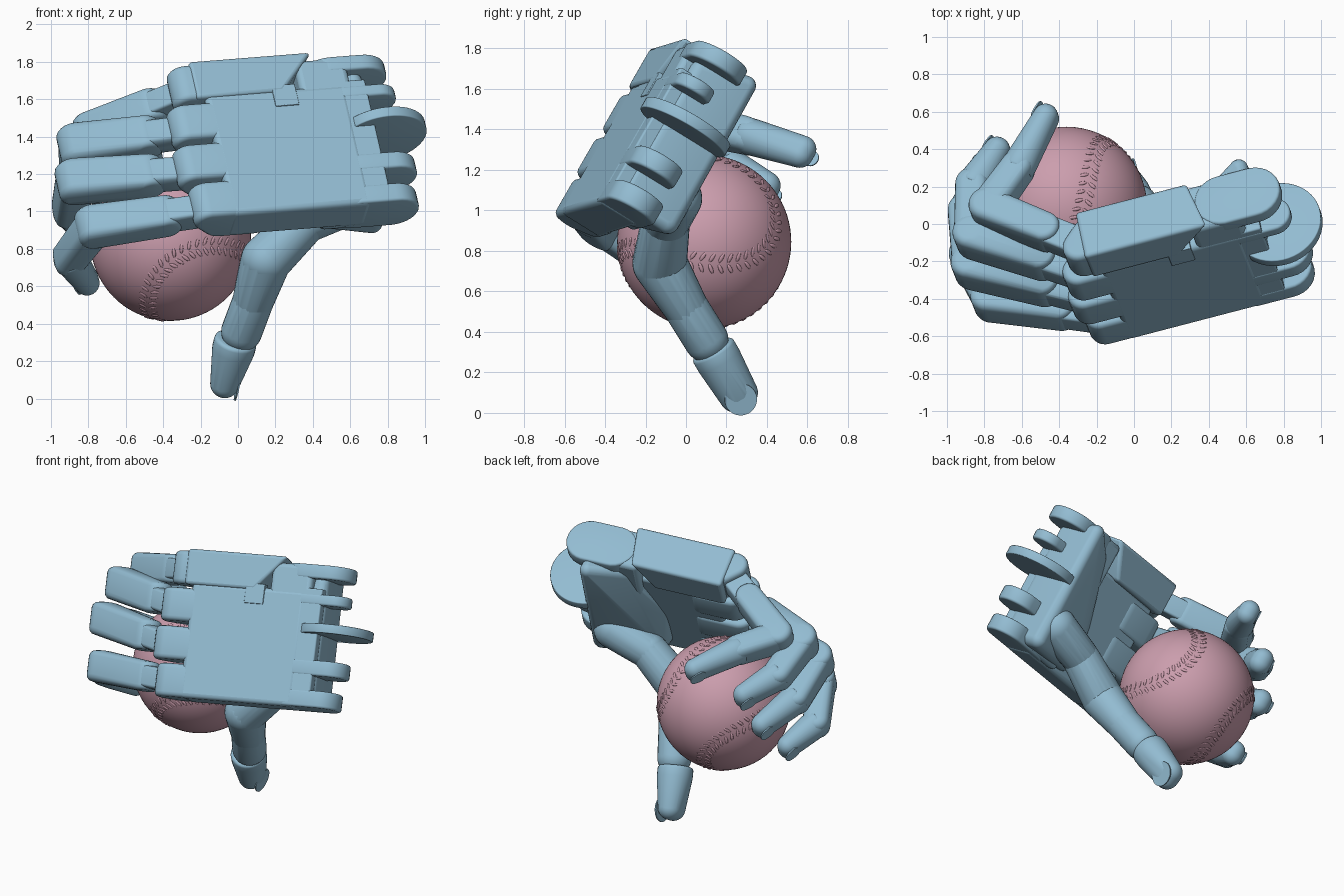
import bpy, bmesh
from math import sin, cos, pi, radians
from mathutils import Vector as V, Matrix

cube = bpy.data.objects.get("Cube")
if cube:
    bpy.data.objects.remove(cube)


def material(name, rgb):
    m = bpy.data.materials.new(name)
    m.use_nodes = True
    m.diffuse_color = (*rgb, 1)
    bsdf = next(n for n in m.node_tree.nodes if n.type == 'BSDF_PRINCIPLED')
    bsdf.inputs["Base Color"].default_value = (*rgb, 1)
    return m


BLUE = material("light steel blue", (0.29, 0.50, 0.64))
PINK = material("dusty pink", (0.60, 0.34, 0.42))

# Hand frame: A runs to the wrist, B across to the index side, C out of the back
A = V((0.965, 0.251, 0.077)).normalized()
B = V((-0.19, 0.49, 0.85))
B = (B - A * B.dot(A)).normalized()
C = A.cross(B)
ORIGIN = V((-0.20, -0.655, 1.0))


def hand(a, b, c):
    return ORIGIN + A * a + B * b + C * c


def finish(name, bm, mat, bevel=0, angle=40):
    bmesh.ops.recalc_face_normals(bm, faces=bm.faces)
    mesh = bpy.data.meshes.new(name)
    bm.to_mesh(mesh)
    bm.free()
    ob = bpy.data.objects.new(name, mesh)
    bpy.context.collection.objects.link(ob)
    mesh.materials.append(mat)
    bpy.ops.object.select_all(action='DESELECT')
    ob.select_set(True)
    bpy.context.view_layer.objects.active = ob
    bpy.ops.object.shade_smooth_by_angle(angle=radians(angle))
    if bevel:
        mod = ob.modifiers.new("rounded edges", 'BEVEL')
        mod.width, mod.segments = bevel, 3
        mod.limit_method, mod.angle_limit = 'ANGLE', radians(40)
    return ob


def hull(name, points, bevel=0.0, angle=40):
    """Convex solid around a cloud of points."""
    bm = bmesh.new()
    for p in points:
        bm.verts.new(p)
    res = bmesh.ops.convex_hull(bm, input=bm.verts)
    junk = {g for g in res["geom_interior"] + res["geom_unused"]
            if isinstance(g, bmesh.types.BMVert)}
    bmesh.ops.delete(bm, geom=list(junk), context='VERTS')
    bmesh.ops.dissolve_limit(bm, angle_limit=0.02, verts=bm.verts, edges=bm.edges)
    return finish(name, bm, BLUE, bevel, angle)


def disc(centre, axis, r, half, fillet=0.0, n=28):
    """Disc points, with a rounded rim when a fillet is given."""
    axis = axis.normalized()
    p = axis.orthogonal().normalized()
    q = axis.cross(p)
    steps = [pi / 2 * i / 3 for i in range(4)] if fillet else [0]
    rings = [(half - fillet * (1 - sin(t)), r - fillet * (1 - cos(t))) for t in steps]
    return [centre + axis * k * h + (p * cos(2 * pi * i / n) + q * sin(2 * pi * i / n)) * rr
            for h, rr in rings for k in (-1, 1) for i in range(n)]


def ball_points(centre, r, n=16):
    return [centre + V((sin(t) * cos(f), sin(t) * sin(f), cos(t))) * r
            for t in [pi * i / n for i in range(n + 1)]
            for f in [2 * pi * j / (2 * n) for j in range(2 * n)]]


def slab(a, b, c):
    return [hand(x, y, z) for x in a for y in b for z in c]


# Palm and wrist body
hull("palm", slab((0.17, 0.95), (-0.03, 0.72), (-0.24, 0)), 0.03)
hull("wrist_body", slab((0.70, 0.98), (-0.02, 0.89), (-0.28, -0.003)), 0.03)
hull("wrist_core", slab((0.8, 1.06), (0.05, 0.74), (-0.3, -0.003)), 0.01)
hull("index_metacarpal",
     slab((0.12,), (0.70, 0.93), (-0.28, 0.008)) + slab((0.60,), (0.70,), (-0.28, 0.008))
     + slab((0.74,), (0.93,), (-0.28,)) + slab((0.80,), (0.93,), (0.008,)), 0.02)
hull("index_key", slab((0.54, 0.67), (0.61, 0.74), (-0.05, 0.006)), 0.004)

# Wrist lugs: position across, half width, reach, radius
for name, b, half, reach, r in (("upper", 0.85, 0.045, 1.22, 0.15),
                                ("second", 0.67, 0.035, 1.23, 0.10),
                                ("fourth", 0.23, 0.05, 1.26, 0.13),
                                ("lower", 0.03, 0.055, 1.23, 0.135)):
    hull(name + "_wrist_lug", disc(hand(reach - r, b, -r), B, r, half, 0.015)
         + disc(hand(0.9, b, -r), B, r, half, 0.015))
hull("wrist_disc", disc(hand(1.13, 0.48, -0.16), B, 0.24, 0.03, 0.006, 48))

# Heel of the hand: deep at the wrist, sloping into the palm and thumb
heel = []
for a, b, c, r in ((1.02, 0.84, -0.34, 0.05), (1.02, 0.05, -0.34, 0.06),
                   (1.02, 0.78, -0.10, 0.05), (1.02, 0.05, -0.10, 0.05),
                   (0.82, 0.74, -0.24, 0.06), (0.66, 0.10, -0.24, 0.09),
                   (0.62, 0.35, -0.20, 0.05)):
    heel += ball_points(hand(a, b, c), r, 10)
hull("palm_heel", heel, angle=50)

# Fingers: MCP in the hand frame, then PIP, DIP and tip, and a size factor
FINGERS = {
    "index": ((0.09, 0.81, -0.15), (-0.78, 0.08, 1.42), (-0.62, 0.30, 1.37), (-0.47, 0.57, 1.29), 0.95),
    "middle": ((0.04, 0.57, -0.13), (-0.86, -0.07, 1.35), (-0.86, 0.20, 1.22), (-0.73, 0.39, 1.11), 1),
    "ring": ((0.02, 0.32, -0.13), (-0.87, -0.23, 1.16), (-0.90, 0.06, 1.01), (-0.80, 0.29, 0.88), 1),
    "pinky": ((0.06, 0.08, -0.13), (-0.77, -0.41, 0.92), (-0.90, -0.17, 0.75), (-0.81, 0.02, 0.63), 0.95),
}
for name, (mcp, pip, dip, tip, k) in FINGERS.items():
    # Knuckle prong on the palm, its tip leaning forward at the back of the hand
    a, b, c = mcp
    hull(name + "_knuckle", disc(hand(a + 0.01, b, -0.09), B, 0.09, 0.108, 0.03)
         + disc(hand(a + 0.08, b, -0.15), B, 0.10, 0.108, 0.03)
         + disc(hand(0.32, b, -0.125), B, 0.125, 0.108, 0.03))
    mcp, pip, dip, tip = hand(*mcp), V(pip), V(dip), V(tip)
    neck = mcp.lerp(pip, 0.36)
    hull(name + "_tongue", disc(mcp, B, 0.08, 0.065, 0.015) + disc(neck, B, 0.08, 0.065, 0.015))
    hull(name + "_proximal", disc(neck, B, 0.09 * k, 0.098 * k, 0.03)
         + disc(pip, B, 0.1 * k, 0.105 * k, 0.04))
    hull(name + "_middle", disc(pip, B, 0.095 * k, 0.095 * k, 0.045)
         + disc(dip, B, 0.09 * k, 0.09 * k, 0.05))
    d = (tip - dip).normalized()
    out = B.cross(d).normalized()
    hull(name + "_distal", disc(dip + d * 0.02, d, 0.096 * k, 0.04, 0.02)
         + ball_points(tip - B * 0.015, 0.07 * k) + ball_points(tip + B * 0.015, 0.07 * k))
    hull(name + "_nail", disc(tip + out * 0.069 * k, out, 0.045, 0.004)
         + disc(tip + out * 0.069 * k + d * 0.03, out, 0.04, 0.004))

# Thumb: tapered fleshy links, then the tip section
path = [(V((0.60, -0.05, 1.06)), 0.13), (V((0.36, -0.10, 0.95)), 0.12),
        (V((0.15, -0.13, 0.74)), 0.135), (V((0.08, 0.0, 0.52)), 0.11),
        (V((0.02, 0.10, 0.36)), 0.11)]
for i, ((p, r), (q, s)) in enumerate(zip(path, path[1:])):
    hull("thumb_link_%d" % (i + 1), ball_points(p, r) + ball_points(q, s), angle=50)
joint, tip = V((-0.02, 0.15, 0.28)), V((-0.07, 0.26, 0.09))
d = (tip - joint).normalized()
out = V((1, 0.1, -0.24))
out = (out - d * out.dot(d)).normalized()
side = d.cross(out)
hull("thumb_distal", disc(joint, d, 0.115, 0.045, 0.02)
     + ball_points(tip + side * 0.02, 0.078) + ball_points(tip - side * 0.02, 0.078))
hull("thumb_nail", disc(tip + out * 0.073 + d * 0.01, out, 0.08, 0.004))

# Ball with a raised stitched seam
CENTRE, R = V((-0.36, 0.09, 0.845)), 0.43
bm = bmesh.new()
bmesh.ops.create_uvsphere(bm, u_segments=64, v_segments=40, radius=R,
                          matrix=Matrix.Translation(CENTRE))
finish("ball", bm, PINK)

lobe = V((0.84, -0.05, 0.54)).normalized()
up = -V((0.2, 0.96, -0.23))
up = (up - lobe * up.dot(lobe)).normalized()
across = up.cross(lobe)
ex, ey = (-across - lobe).normalized(), (-across + lobe).normalized()
if ex.cross(ey).dot(up) < 0:
    ex, ey = (across - lobe).normalized(), (across + lobe).normalized()


def seam(t):
    x, y = 0.75 * cos(t) + 0.25 * cos(3 * t), 0.75 * sin(t) - 0.25 * sin(3 * t)
    return (ex * x + ey * y + up * 0.866 * sin(2 * t)).normalized()


bm = bmesh.new()
COUNT = 96
for i in range(COUNT):
    t = 2 * pi * i / COUNT
    n = seam(t)
    along = (seam(t + 0.01) - seam(t - 0.01)).normalized()
    cross = n.cross(along)
    for s in (-1, 1):
        # Each stitch is a flattened bead slanting off the seam
        x = (cross * s + along * 0.5).normalized()
        rot = Matrix((x, n.cross(x), n)).transposed().to_4x4()
        pos = CENTRE + (n + cross * s * 0.065).normalized() * R
        bmesh.ops.create_icosphere(bm, subdivisions=2, radius=1, matrix=Matrix.Translation(pos) @ rot
                                   @ Matrix.Diagonal((0.026, 0.010, 0.005, 1)))
finish("ball_stitches", bm, PINK)
